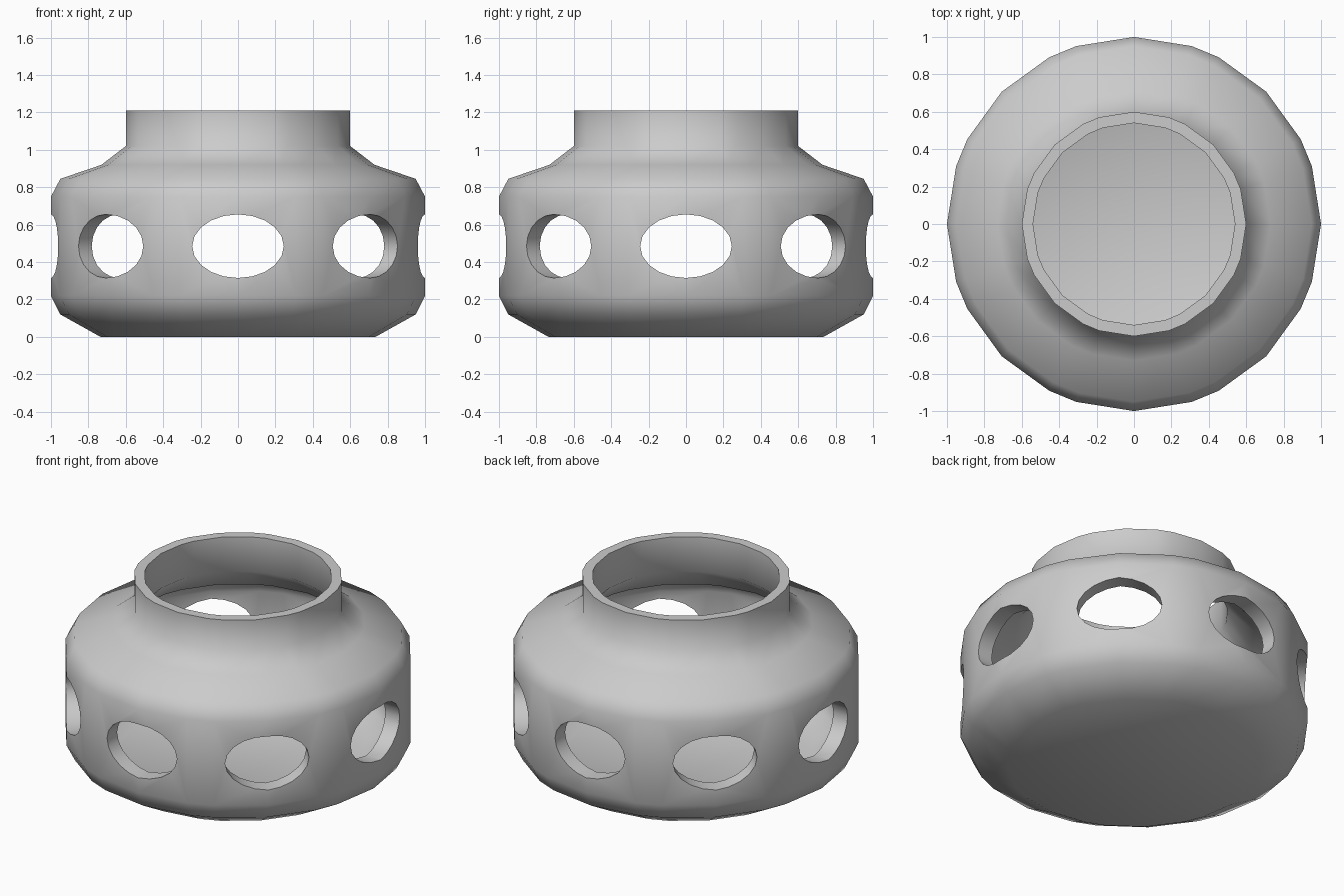
import bpy, bmesh
from math import sin, cos, pi, radians

cube = bpy.data.objects.get("Cube")
if cube:
    bpy.data.objects.remove(cube, do_unlink=True)

# Plain grey clay
grey = bpy.data.materials.new("grey_clay")
grey.use_nodes = True
grey.diffuse_color = (0.6, 0.6, 0.6, 1)
grey.node_tree.nodes["Principled BSDF"].inputs["Base Color"].default_value = (0.6, 0.6, 0.6, 1)

HOLES = 8
HOLE_Z = 0.485


def make_object(name, bm):
    bmesh.ops.recalc_face_normals(bm, faces=bm.faces)
    mesh = bpy.data.meshes.new(name)
    bm.to_mesh(mesh)
    bm.free()
    mesh.materials.append(grey)
    obj = bpy.data.objects.new(name, mesh)
    bpy.context.collection.objects.link(obj)
    return obj


def lathe(name, profile, angles):
    """Spin a closed wall profile; both ends are capped with a flat polygon."""
    bm = bmesh.new()
    rings = [[bm.verts.new((r * cos(a), r * sin(a), z)) for a in angles]
             for r, z in profile]
    n = len(angles)
    for low, high in zip(rings, rings[1:]):
        for i in range(n):
            j = (i + 1) % n
            bm.faces.new((low[i], low[j], high[j], high[i]))
    bm.faces.new(rings[0])
    bm.faces.new(rings[-1])
    return make_object(name, bm)


# Pot: underside, outer wall, neck, rim, then down the inside to the floor
profile = [(0.735, 0), (0.95, 0.12), (1, 0.22), (1, 0.75), (0.95, 0.845),
           (0.73, 0.92), (0.6, 1.02), (0.6, 1.21),
           (0.54, 1.21), (0.54, 0.99), (0.69, 0.84), (0.87, 0.77),
           (0.9, 0.7), (0.9, 0.25), (0.87, 0.18), (0.7, 0.08)]
angles = [radians(90 * q + a) for q in range(4) for a in (0, 18, 27, 45, 63, 72)]
pot = lathe("pot", profile, angles)

# Oval window cutters around the wall
bm = bmesh.new()
for k in range(HOLES):
    t = 2 * pi * k / HOLES
    ends = []
    for d in (0.7, 1.2):
        ring = []
        for i in range(20):
            a = 2 * pi * i / 20
            u = 0.245 * cos(a)
            ring.append(bm.verts.new((d * cos(t) - u * sin(t),
                                      d * sin(t) + u * cos(t),
                                      HOLE_Z + 0.17 * sin(a))))
        bm.faces.new(ring)
        ends.append(ring)
    for i in range(20):
        j = (i + 1) % 20
        bm.faces.new((ends[0][i], ends[0][j], ends[1][j], ends[1][i]))
cutter = make_object("window_cutter", bm)
cutter.hide_render = True

# Cut the windows and bake the result
cut = pot.modifiers.new("windows", "BOOLEAN")
cut.operation = "DIFFERENCE"
cut.solver = "EXACT"
cut.object = cutter
bpy.context.view_layer.objects.active = pot
pot.select_set(True)
bpy.ops.object.modifier_apply(modifier=cut.name)
bpy.data.objects.remove(cutter, do_unlink=True)

# Soft walls, crisp rim and window edges
bpy.ops.object.select_all(action="DESELECT")
pot.select_set(True)
bpy.ops.object.shade_smooth_by_angle(angle=radians(60))
